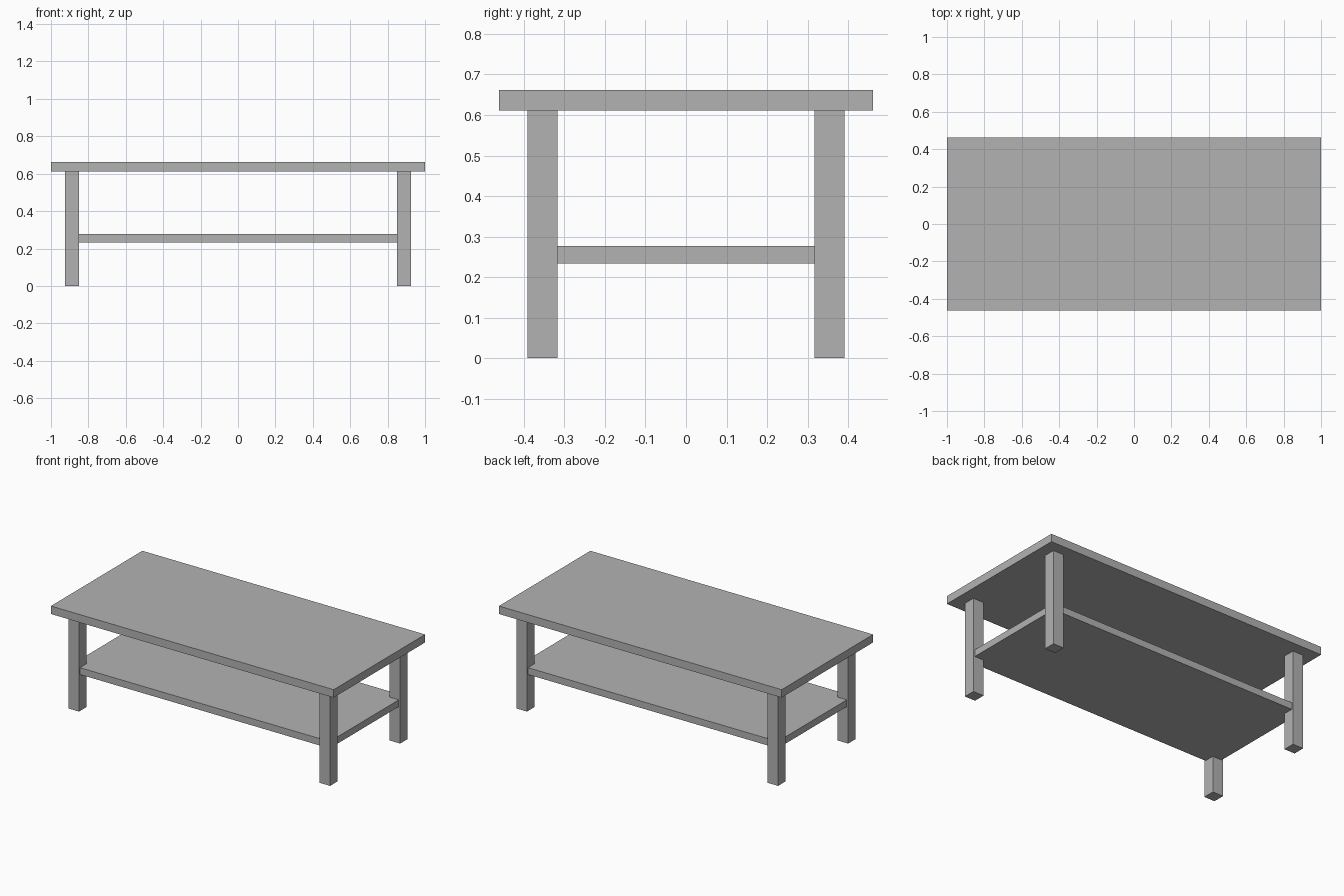
import bpy

default = bpy.data.objects.get("Cube")
if default:
    bpy.data.objects.remove(default, do_unlink=True)

# One plain grey for the whole table
grey = bpy.data.materials.new("plain grey")
grey.use_nodes = True
colour = (0.45, 0.45, 0.45, 1)
grey.diffuse_color = colour
grey.node_tree.nodes["Principled BSDF"].inputs["Base Color"].default_value = colour


def box(name, x, y, size, bottom, top):
    """Add a flat-sided box centred on x, y and spanning bottom to top."""
    bpy.ops.mesh.primitive_cube_add(size=1, location=(x, y, (bottom + top) / 2))
    obj = bpy.context.object
    obj.name = name
    obj.scale = (size[0], size[1], top - bottom)
    bpy.ops.object.transform_apply(location=False, rotation=False, scale=True)
    obj.data.materials.append(grey)
    return obj


LEG = 0.075
LEG_X, LEG_Y = 0.888, 0.354
TOP_UNDERSIDE = 0.611
SHELF_INSET = 0.01

# Table top
box("table_top", 0, 0, (2, 0.924), TOP_UNDERSIDE, 0.662)

# Shelf, just inside the outer faces of the legs
reach = LEG / 2 - SHELF_INSET
box("shelf", 0, 0, (2 * (LEG_X + reach), 2 * (LEG_Y + reach)), 0.233, 0.277)

# Four square legs
for side, sx in (("left", 1), ("right", -1)):
    for end, sy in (("front", -1), ("back", 1)):
        box(f"{end}_{side}_leg", sx * LEG_X, sy * LEG_Y, (LEG, LEG), 0, TOP_UNDERSIDE)
